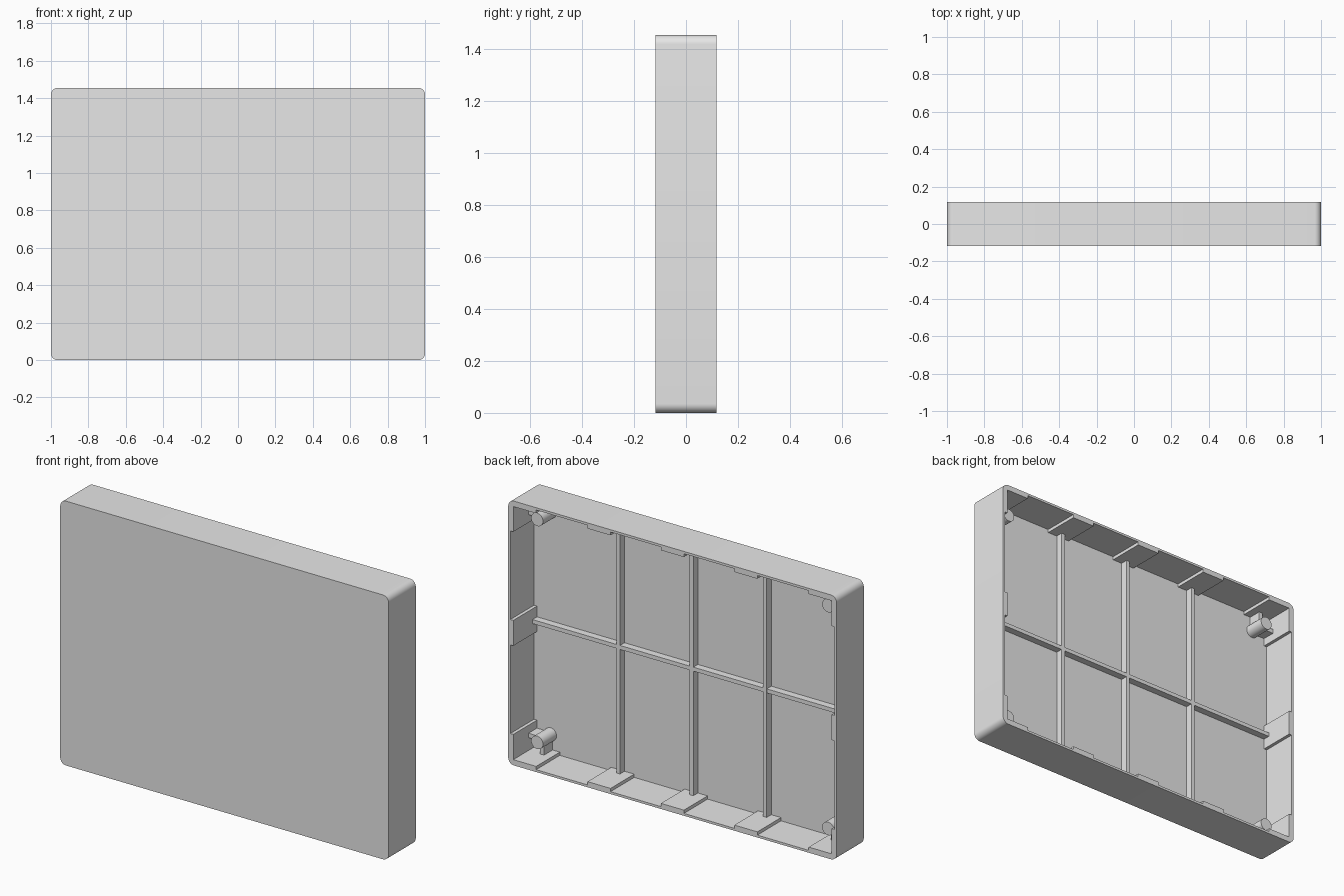
import bpy
import bmesh
import math
from mathutils import Matrix, Vector

cube = bpy.data.objects.get("Cube")
if cube:
    bpy.data.objects.remove(cube, do_unlink=True)

# Main sizes
HALF_W, HALF_H, HALF_D = 1.0, 0.7275, 0.118
MID_Z = HALF_H
RADIUS = 0.035
THIN, THICK = 0.013, 0.031        # wall between pads, wall at pads
FLOOR = -0.088                    # inner face of the panel
PAD = 0.07                        # half width of a pad
CORNER = 0.17                     # reach of the corner pads
RIB_X = 0.447
RIB_FRONT = FLOOR + 0.04
BOSS = 0.114                      # boss distance from the outer edges

grey = bpy.data.materials.new("light_grey")
grey.use_nodes = True
colour = (0.8, 0.8, 0.8, 1.0)
grey.diffuse_color = colour
grey.node_tree.nodes["Principled BSDF"].inputs["Base Color"].default_value = colour


def make_object(name, bm):
    bmesh.ops.recalc_face_normals(bm, faces=bm.faces)
    mesh = bpy.data.meshes.new(name)
    bm.to_mesh(mesh)
    bm.free()
    mesh.materials.append(grey)
    obj = bpy.data.objects.new(name, mesh)
    bpy.context.collection.objects.link(obj)
    return obj


def prism(name, outline, y0, y1):
    """Extrude an outline in x and z from y0 to y1."""
    bm = bmesh.new()
    face = bm.faces.new([bm.verts.new((x, y0, z + MID_Z)) for x, z in outline])
    side = bmesh.ops.extrude_face_region(bm, geom=[face])["geom"]
    verts = [v for v in side if isinstance(v, bmesh.types.BMVert)]
    bmesh.ops.translate(bm, verts=verts, vec=(0, y1 - y0, 0))
    return make_object(name, bm)


def box(name, x0, x1, z0, z1, y0, y1):
    return prism(name, [(x0, z0), (x1, z0), (x1, z1), (x0, z1)], y0, y1)


def mirror_quarter(points):
    """Continue one quarter of an outline around all four quarters."""
    half = points + [(-x, z) for x, z in reversed(points)]
    return half + [(-x, -z) for x, z in half]


def smooth(obj):
    bpy.ops.object.select_all(action='DESELECT')
    obj.select_set(True)
    bpy.context.view_layer.objects.active = obj
    bpy.ops.object.shade_smooth_by_angle(angle=math.radians(30))


# Tray body with rounded corners
arc = [i * math.pi / 16 for i in range(9)]
outer = mirror_quarter([(HALF_W - RADIUS + RADIUS * math.cos(a),
                         HALF_H - RADIUS + RADIUS * math.sin(a)) for a in arc])
tray = prism("tray", outer, -HALF_D, HALF_D)

# Cavity whose walls step in at the pads
xi, xo = HALF_W - THICK, HALF_W - THIN
zi, zo = HALF_H - THICK, HALF_H - THIN
xc, zc = HALF_W - CORNER, HALF_H - CORNER
quarter = [(xi, PAD), (xo, PAD), (xo, zc), (xi, zc), (xi, zi),
           (xc, zi), (xc, zo), (RIB_X + PAD, zo), (RIB_X + PAD, zi),
           (RIB_X - PAD, zi), (RIB_X - PAD, zo), (PAD, zo), (PAD, zi)]
cutter = prism("cavity_cutter", mirror_quarter(quarter), FLOOR, HALF_D + 0.1)
cutter.hide_render = True

cut = tray.modifiers.new("cavity", 'BOOLEAN')
cut.operation = 'DIFFERENCE'
cut.solver = 'EXACT'
cut.object = cutter
bpy.context.view_layer.objects.active = tray
bpy.ops.object.modifier_apply(modifier=cut.name)
bpy.data.objects.remove(cutter, do_unlink=True)
smooth(tray)

# Stiffening ribs on the panel
rib = 0.011
sink = 0.004
for label, x in (("right", -RIB_X), ("middle", 0), ("left", RIB_X)):
    box(label + "_upright_rib", x - rib, x + rib, -zi - sink, zi + sink,
        FLOOR - sink, RIB_FRONT)
box("cross_rib", -xi - sink, xi + sink, -rib, rib, FLOOR - sink, RIB_FRONT - 0.0005)

# Corner bosses, each tied to the two nearest walls by fins
boss_top = 0.03
fin_top = -0.014
fin = 0.012
for side, sx in (("left", 1), ("right", -1)):
    for level, sz in (("upper", 1), ("lower", -1)):
        name = level + "_" + side
        x, z = sx * (HALF_W - BOSS), sz * (HALF_H - BOSS)
        length = boss_top - FLOOR + sink
        centre = Vector((x, boss_top - length / 2, z + MID_Z))
        bm = bmesh.new()
        bmesh.ops.create_cone(
            bm, cap_ends=True, segments=32, radius1=0.036, radius2=0.036, depth=length,
            matrix=Matrix.Translation(centre) @ Matrix.Rotation(math.pi / 2, 4, 'X'))
        smooth(make_object(name + "_boss", bm))
        xs = sorted((x, sx * (xi + sink)))
        zs = sorted((z, sz * (zi + sink)))
        box(name + "_side_fin", xs[0], xs[1], z - fin, z + fin, FLOOR - sink, fin_top)
        box(name + "_end_fin", x - fin, x + fin, zs[0], zs[1], FLOOR - sink, fin_top)
